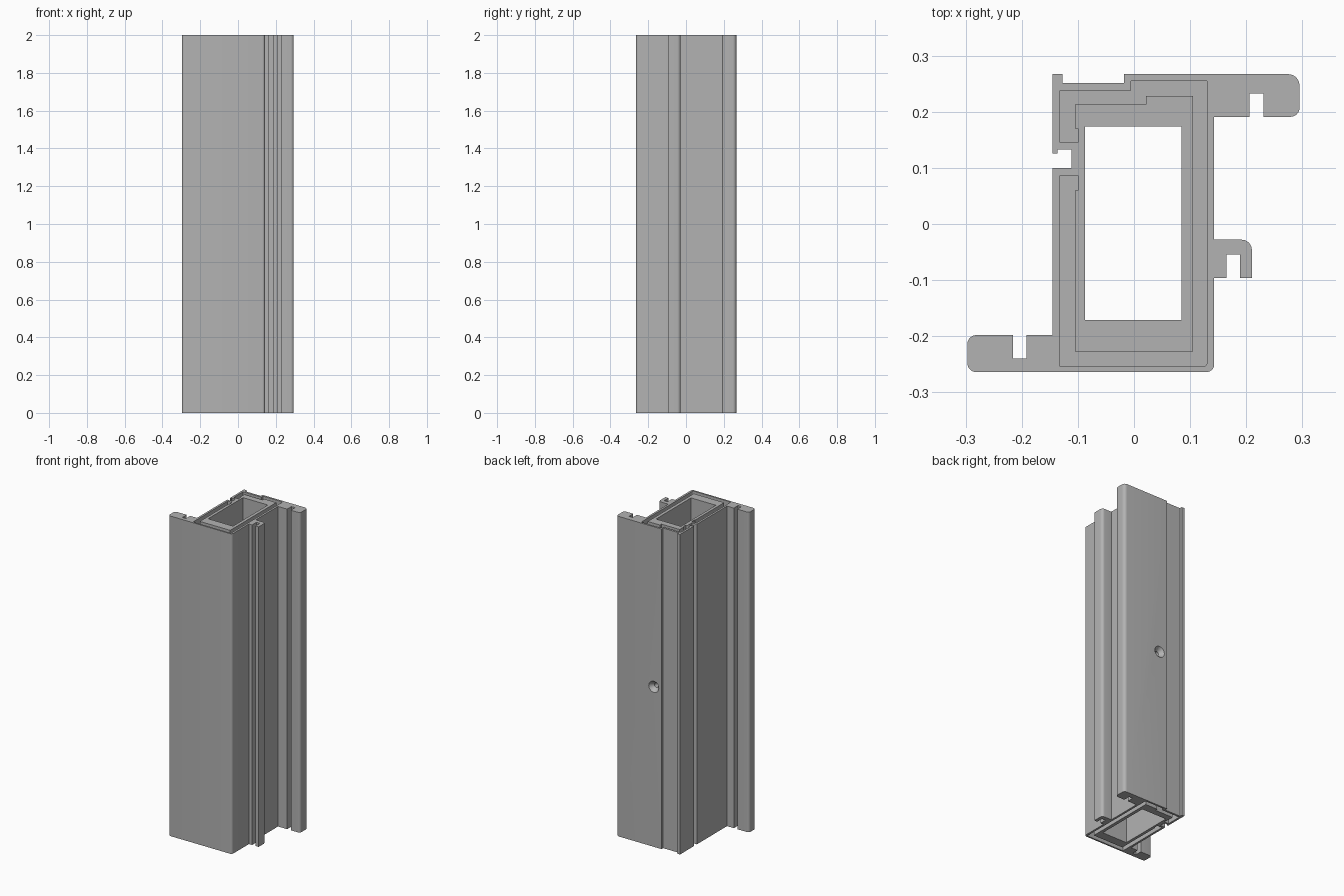
import bpy
import bmesh
import math
from mathutils import Vector, Matrix

HEIGHT = 2.0
MILLI = 0.001        # outlines below are given in thousandths of a unit
GROOVE_DEPTH = 0.1

default_cube = bpy.data.objects.get("Cube")
if default_cube:
    bpy.data.objects.remove(default_cube, do_unlink=True)

grey = bpy.data.materials.new("plain grey")
grey.use_nodes = True
grey.diffuse_color = (0.45, 0.45, 0.45, 1)
grey.node_tree.nodes["Principled BSDF"].inputs["Base Color"].default_value = grey.diffuse_color


def rounded_outline(points, steps=6):
    """Turn (x, y) or (x, y, radius) corners into an outline with square-corner fillets."""
    outline = []
    for i, corner in enumerate(points):
        here = Vector(corner[:2])
        if len(corner) == 2:
            outline.append(here)
            continue
        radius = corner[2]
        before = (Vector(points[i - 1][:2]) - here).normalized() * radius
        after = (Vector(points[(i + 1) % len(points)][:2]) - here).normalized() * radius
        centre = here + before + after
        for s in range(steps + 1):
            angle = math.pi / 2 * s / steps
            outline.append(centre - after * math.cos(angle) - before * math.sin(angle))
    return outline


def add_object(name, bm):
    bmesh.ops.recalc_face_normals(bm, faces=bm.faces)
    mesh = bpy.data.meshes.new(name)
    bm.to_mesh(mesh)
    bm.free()
    mesh.materials.append(grey)
    obj = bpy.data.objects.new(name, mesh)
    bpy.context.collection.objects.link(obj)
    return obj


def prism(name, points, bottom, top):
    """Extrude an outline straight up."""
    bm = bmesh.new()
    verts = [bm.verts.new((p.x * MILLI, p.y * MILLI, bottom)) for p in rounded_outline(points)]
    face = bm.faces.new(verts)
    extruded = bmesh.ops.extrude_face_region(bm, geom=[face])
    moved = [v for v in extruded["geom"] if isinstance(v, bmesh.types.BMVert)]
    bmesh.ops.translate(bm, verts=moved, vec=(0, 0, top - bottom))
    return add_object(name, bm)


def cone_along_y(name, x, start, end, start_radius, end_radius):
    """A round cutter running in y at mid height."""
    bm = bmesh.new()
    place = Matrix.Translation((x, (start + end) / 2, HEIGHT / 2)) @ Matrix.Rotation(-math.pi / 2, 4, "X")
    bmesh.ops.create_cone(bm, cap_ends=True, segments=32, radius1=start_radius,
                          radius2=end_radius, depth=end - start, matrix=place)
    return add_object(name, bm)


def cut(target, cutter):
    modifier = target.modifiers.new("cut", "BOOLEAN")
    modifier.operation = "DIFFERENCE"
    modifier.solver = "EXACT"
    modifier.object = cutter
    cutter.hide_render = True
    bpy.context.view_layer.objects.active = target
    bpy.ops.object.modifier_apply(modifier=modifier.name)
    bpy.data.objects.remove(cutter, do_unlink=True)


# Outer section, counter-clockwise from the front right corner
front_arm = [(-297, -264, 16), (-297, -198, 16), (-216, -198), (-216, -240),
             (-192, -240), (-192, -198), (-145, -198)]
side_slot = [(-145, 100), (-111, 100), (-111, 133), (-136, 133), (-136, 126), (-145, 126)]
back_recess = [(-145, 267), (-127, 267), (-127, 251), (-18, 251), (-18, 267)]
back_arm = [(295, 267, 20), (295, 191, 16), (231, 191), (231, 233),
            (206, 233), (206, 191), (143, 191)]
small_hook = [(143, -28), (210, -28, 18), (210, -96), (189, -96), (189, -54),
              (165, -54), (165, -96), (143, -96)]
section = front_arm + side_slot + back_recess + back_arm + small_hook + [(143, -264, 14)]
frame = prism("frame_profile", section, 0, HEIGHT)

# Central rectangular channel
channel = [(-87, -171), (85, -171), (85, 174), (-87, 174)]
cut(frame, prism("channel_cutter", channel, -1, HEIGHT + 1))

# C-shaped groove in both ends
groove_outside = [(-100, 145), (-132, 145), (-132, 238), (-5, 238), (-5, 255), (130, 255),
                  (130, -254, 6), (-132, -254), (-132, 86), (-100, 86)]
groove_inside = [(-100, 60), (-105, 60), (-105, -227), (105, -227), (105, 228),
                 (21, 228), (21, 213), (-105, 213), (-105, 170), (-100, 170)]
for base in (-GROOVE_DEPTH, HEIGHT - GROOVE_DEPTH):
    cut(frame, prism("groove_cutter", groove_outside + groove_inside, base, base + GROOVE_DEPTH * 2))

# Countersunk screw hole through the back wall
cut(frame, cone_along_y("countersink_cutter", 0.036, 0.24, 0.27, 0.014, 0.037))
cut(frame, cone_along_y("screw_hole_cutter", 0.036, 0.1, 0.26, 0.014, 0.014))

# Smooth the fillets and the hole, keeping the corners crisp
bpy.ops.object.select_all(action="DESELECT")
frame.select_set(True)
bpy.context.view_layer.objects.active = frame
bpy.ops.object.shade_smooth_by_angle(angle=math.radians(30))
